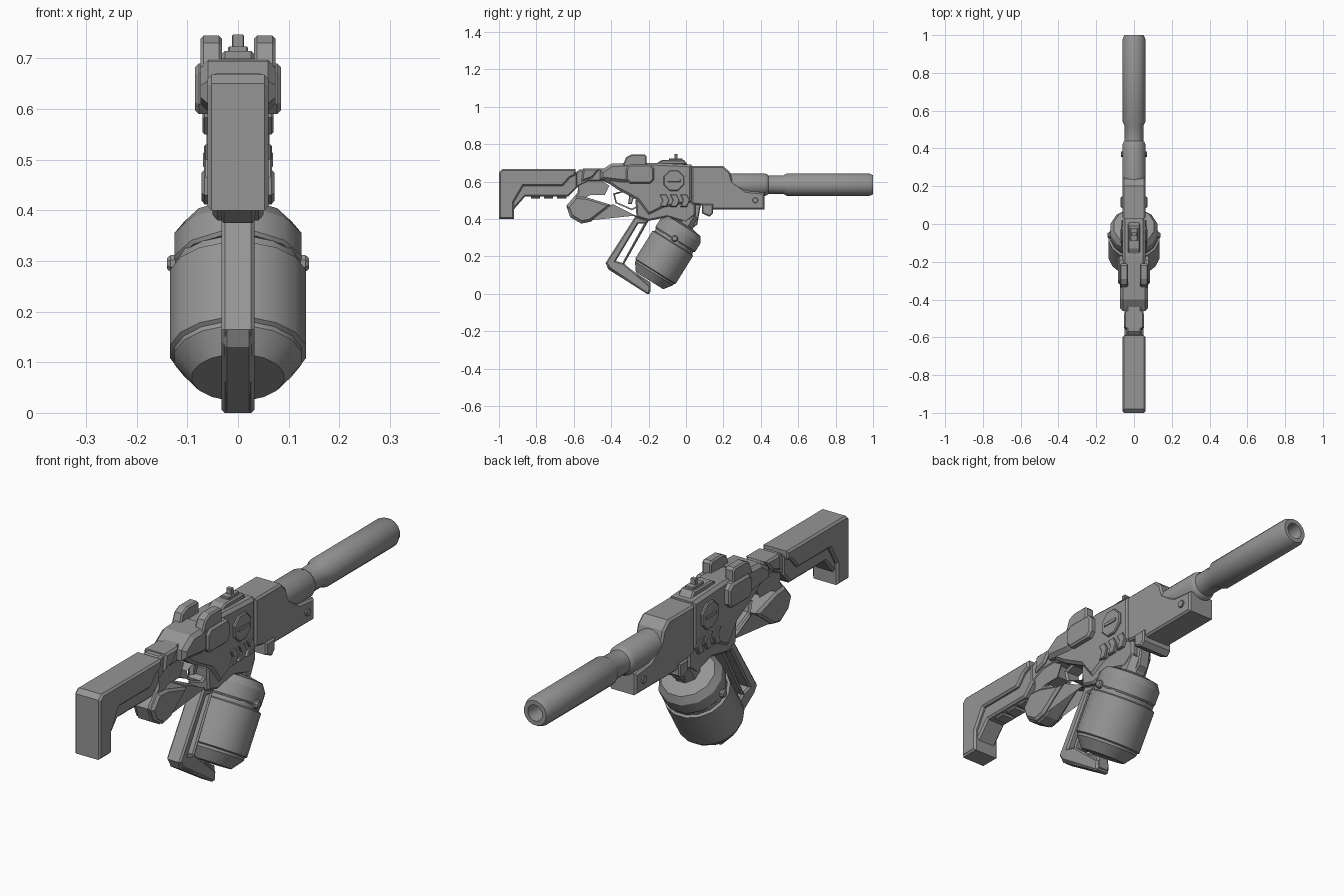
import bpy, bmesh, math
from mathutils import Vector

if "Cube" in bpy.data.objects:
    bpy.data.objects.remove(bpy.data.objects["Cube"], do_unlink=True)

GREY = (0.3, 0.3, 0.3, 1)
metal = bpy.data.materials.new("gunmetal grey")
metal.use_nodes = True
metal.diffuse_color = GREY
metal.node_tree.nodes["Principled BSDF"].inputs["Base Color"].default_value = GREY


def add(name, mesh):
    mesh.materials.clear()
    mesh.materials.append(metal)
    ob = bpy.data.objects.new(name, mesh)
    bpy.context.collection.objects.link(ob)
    return ob


def plate(name, outline, half, bevel=0.008, x=0, holes=()):
    """Chamfered side profile in (y, z), thickened along x; x > 0 makes a mirrored pair."""
    curve = bpy.data.curves.new(name, 'CURVE')
    curve.dimensions, curve.fill_mode = '2D', 'BOTH'
    curve.extrude, curve.bevel_depth = half - bevel, bevel
    curve.bevel_resolution, curve.offset = 0, -bevel
    for loop in [outline, *holes]:
        spline = curve.splines.new('POLY')
        spline.points.add(len(loop) - 1)
        for p, (y, z) in zip(spline.points, loop):
            p.co = (y, z, 0, 1)
        spline.use_cyclic_u, spline.use_smooth = True, False
    temp = bpy.data.objects.new("temp", curve)
    bpy.context.collection.objects.link(temp)
    graph = bpy.context.evaluated_depsgraph_get()
    mesh = bpy.data.meshes.new_from_object(temp.evaluated_get(graph))
    bpy.data.objects.remove(temp)
    for side in ((1, -1) if x else (0,)):
        label = {1: "left_", -1: "right_", 0: ""}[side] + name
        ob = add(label, mesh.copy())
        ob.rotation_euler = (math.pi / 2, 0, math.pi / 2)
        ob.location.x = side * x


def box(y0, y1, z0, z1):
    return [(y0, z0), (y1, z0), (y1, z1), (y0, z1)]


def cut_box(y0, y1, z0, z1, c):
    return [(y0 + c, z0), (y1 - c, z0), (y1, z0 + c), (y1, z1 - c),
            (y1 - c, z1), (y0 + c, z1), (y0, z1 - c), (y0, z0 + c)]


def lathe(name, profile, origin, axis, sides, stretch=1):
    """Closed (radius, distance) profile turned about an axis."""
    bm = bmesh.new()
    rings = []
    for r, d in profile:
        rings.append([bm.verts.new((r * math.cos(a) * stretch, r * math.sin(a), d))
                      for a in (math.tau * (i + .5) / sides for i in range(sides))])
    for a, b in zip(rings, rings[1:]):
        for i in range(sides):
            j = (i + 1) % sides
            bm.faces.new((a[i], a[j], b[j], b[i]))
    bm.faces.new(rings[0])
    bm.faces.new(rings[-1])
    bmesh.ops.recalc_face_normals(bm, faces=bm.faces)
    mesh = bpy.data.meshes.new(name)
    bm.to_mesh(mesh)
    bm.free()
    ob = add(name, mesh)
    ob.location = origin
    ob.rotation_euler = Vector((0, 0, 1)).rotation_difference(Vector(axis)).to_euler()
    bpy.ops.object.select_all(action='DESELECT')
    ob.select_set(True)
    bpy.context.view_layer.objects.active = ob
    bpy.ops.object.shade_smooth_by_angle(angle=math.radians(31))


# Stock: thin core, raised outer shell, neck
plate("stock_core", [(-.97, .44), (-.93, .44), (-.86, .52), (-.63, .52), (-.58, .57),
                     (-.58, .65), (-.97, .65)], .045)
plate("stock_shell", [(-1, .4), (-.92, .4), (-.92, .49), (-.87, .575), (-.66, .575),
                      (-.62, .62), (-.59, .635), (-.59, .668), (-.98, .668), (-1, .65)], .06)
plate("stock_neck", [(-.6, .56), (-.52, .6), (-.42, .6), (-.42, .67), (-.57, .665), (-.6, .64)], .04)
plate("neck_collar", [(-.56, .6), (-.5, .62), (-.46, .67), (-.55, .67)], .052)
for y in (-.83, -.76, -.69):
    plate("stock_underside_rib", box(y, y + .05, .51, .54), .03, .004)

# Rear grip and trigger guard, with a thumb opening and a finger opening
plate("grip_frame",
      [(-.64, .47), (-.58, .54), (-.57, .63), (-.2, .63), (-.2, .42), (-.27, .41),
       (-.36, .455), (-.39, .47), (-.51, .385), (-.56, .375), (-.62, .41)],
      .036, .008, holes=[
          [(-.56, .595), (-.46, .6), (-.42, .575), (-.44, .535), (-.51, .535)],
          [(-.38, .53), (-.33, .545), (-.26, .51), (-.25, .475), (-.29, .455), (-.37, .49)]])
plate("grip_pad", [(-.635, .465), (-.59, .52), (-.53, .515), (-.4, .475), (-.51, .39),
                   (-.56, .38), (-.615, .415)], .05, .01)
plate("trigger", [(-.3, .55), (-.27, .55), (-.29, .48), (-.31, .48)], .012, .003)

# Receiver
plate("receiver", [(-.44, .61), (-.44, .66), (-.39, .69), (-.17, .7), (.03, .69), (.03, .49),
                   (-.12, .46), (-.2, .42), (-.26, .5), (-.37, .56)], .06, .012)
plate("magazine_well", [(-.27, .5), (-.265, .41), (-.2, .39), (-.1, .41), (0, .38), (.05, .42),
                        (.05, .49), (-.1, .52)], .05)
plate("rear_cover", [(-.46, .61), (-.46, .655), (-.4, .695), (-.29, .7), (-.29, .6), (-.33, .595)],
      .074, .015)
plate("side_block", cut_box(-.32, -.17, .59, .69, .02), .02, .008, x=.065)
plate("top_ear", [(-.34, .68), (-.21, .68), (-.21, .735), (-.22, .745), (-.29, .745), (-.32, .73)],
      .021, .006, x=.053)
plate("side_button", cut_box(-.12, -.01, .55, .66, .033), .008, .004, x=.062)
plate("button_bar", box(-.1, -.03, .598, .612), .004, .001, x=.07)
for y in (-.14, -.085, -.03):
    plate("side_vent", [(y, .53), (y + .035, .53), (y + .05, .5), (y + .035, .465),
                        (y, .465), (y + .015, .5)], .008, .003, x=.059)

# Front sight
plate("sight_base", [(-.17, .69), (.01, .69), (-.01, .715), (-.13, .715)], .032, .006)
plate("sight_step", box(-.09, -.02, .71, .724), .02, .003)
plate("sight_post", box(-.062, -.045, .72, .747), .012, .002)

# Forend, lug and pins
plate("forend", [(.03, .48), (.03, .682), (.2, .682), (.235, .65), (.25, .6), (.32, .55),
                 (.42, .54), (.42, .45), (.14, .45), (.1, .47)], .062, .008)
plate("forend_lug", [(.085, .48), (.145, .48), (.145, .43), (.125, .412), (.085, .43)], .072, .006)
plate("forend_pin", cut_box(.355, .385, .485, .515, .009), .005, .002, x=.064)
plate("magazine_catch", [(.02, .48), (.08, .48), (.06, .37), (.02, .34)], .025, .005)

# Barrel and suppressor
lathe("barrel", [(.062, .2), (.062, .42), (.056, .435), (.05, .44), (.05, .52), (.061, .54),
                 (.061, .98), (.052, 1), (.034, 1), (.03, .92)],
      (0, 0, .583), (0, 1, 0), 16)

# Drum magazine, leaning forward
DRUM, LEAN = (0, -.195, .07), Vector((0, .53, .85)).normalized()
lathe("drum_body", [(.088, 0), (.122, .045), (.122, .055), (.13, .06), (.13, .235),
                    (.12, .24), (.12, .27)], DRUM, LEAN, 16, 1.05)
lathe("drum_cap", [(.125, .255), (.13, .262), (.13, .315), (.11, .345), (.06, .355)],
      DRUM, LEAN, 12)
lathe("drum_neck", [(.055, .33), (.05, .42)], DRUM, LEAN, 8)
for side, word in ((1, "left"), (-1, "right")):
    lathe(word + "_drum_bolt", [(.018, .115), (.018, .133), (.012, .14)],
          (0, -.06, .295), (side, 0, 0), 8)

# Open frame behind the drum
plate("magazine_frame", [(-.27, .415), (-.2, .39), (-.33, .16), (-.19, .04), (-.195, 0),
                         (-.21, 0), (-.41, .135), (-.43, .165)], .033, .007,
      holes=[[(-.255, .375), (-.225, .375), (-.34, .165), (-.375, .175)]])
plate("frame_foot", [(-.43, .165), (-.34, .16), (-.19, .06), (-.19, .01), (-.21, 0),
                     (-.415, .13)], .028, .006)
